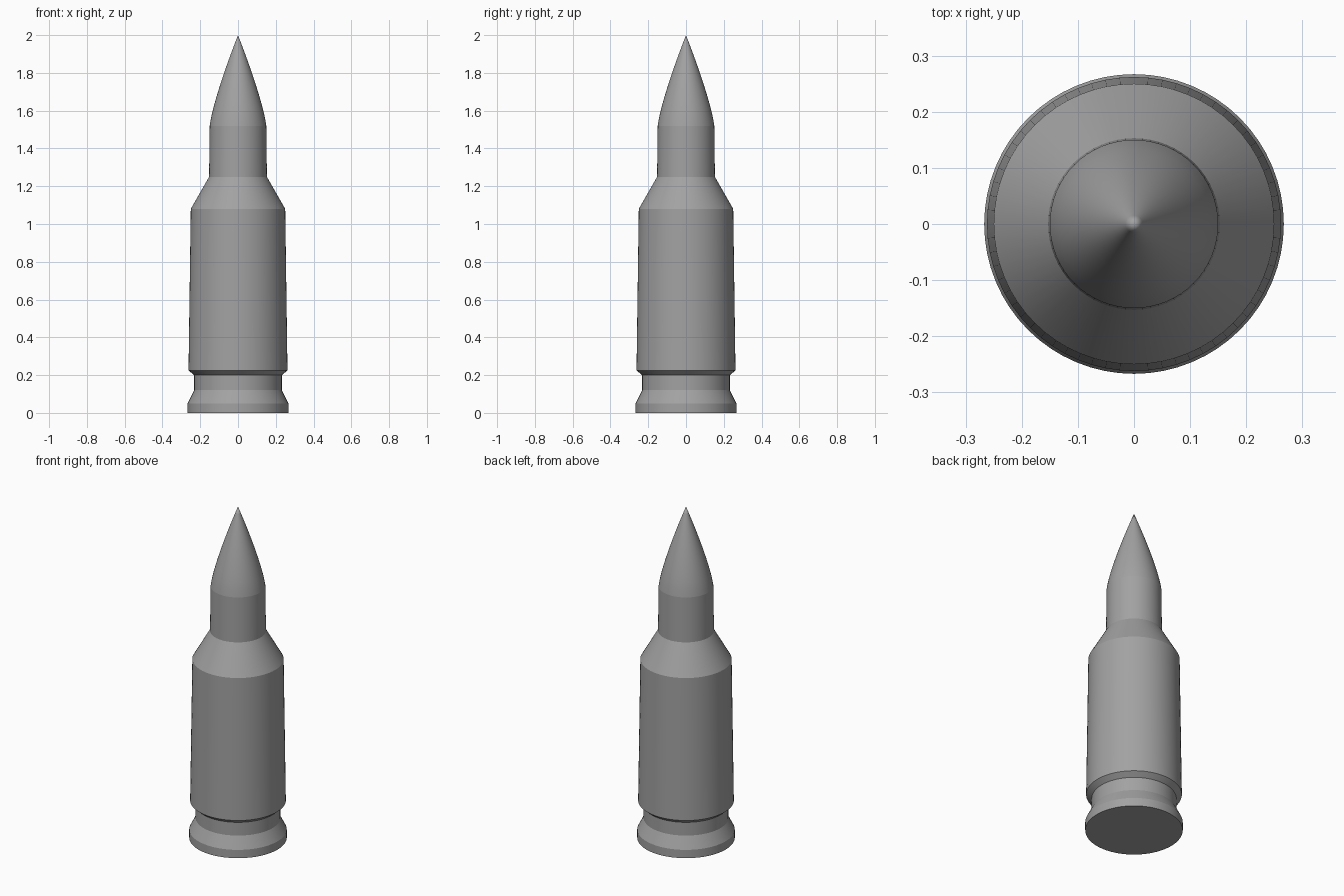
import bpy
import bmesh
import math

cube = bpy.data.objects.get("Cube")
if cube:
    bpy.data.objects.remove(cube, do_unlink=True)

SEGMENTS = 64

# Single plain metal colour
metal = bpy.data.materials.new("grey_metal")
metal.use_nodes = True
grey = (0.36, 0.36, 0.36, 1)
metal.diffuse_color = grey
metal.node_tree.nodes["Principled BSDF"].inputs["Base Color"].default_value = grey


def lathe(name, profile):
    """Spin (radius, height) points around the z axis; zero radius makes a pole."""
    bm = bmesh.new()
    verts = [bm.verts.new((r, 0, z)) for r, z in profile]
    edges = [bm.edges.new(pair) for pair in zip(verts, verts[1:])]
    bmesh.ops.spin(bm, geom=verts + edges, cent=(0, 0, 0), axis=(0, 0, 1),
                   angle=math.tau, steps=SEGMENTS, use_merge=True)
    bmesh.ops.remove_doubles(bm, verts=bm.verts, dist=0.0001)
    bmesh.ops.recalc_face_normals(bm, faces=bm.faces)
    mesh = bpy.data.meshes.new(name)
    bm.to_mesh(mesh)
    bm.free()
    mesh.materials.append(metal)
    obj = bpy.data.objects.new(name, mesh)
    bpy.context.collection.objects.link(obj)
    bpy.ops.object.select_all(action="DESELECT")
    obj.select_set(True)
    bpy.context.view_layer.objects.active = obj
    bpy.ops.object.shade_smooth_by_angle(angle=math.radians(20))
    return obj


# Case: base, rim, extractor groove, tapered body, shoulder and neck
lathe("case", [
    (0, 0), (0.267, 0), (0.267, 0.05), (0.232, 0.12), (0.232, 0.2),
    (0.262, 0.225), (0.25, 1.08), (0.153, 1.25), (0.15, 1.52), (0, 1.52),
])

# Pointed tip: curved taper from the neck to a sharp point
base, length, rings = 1.52, 0.48, 12
lathe("pointed_tip", [
    (0.15 * (1 - (i / rings) ** 1.25), base + length * i / rings)
    for i in range(rings + 1)
])
